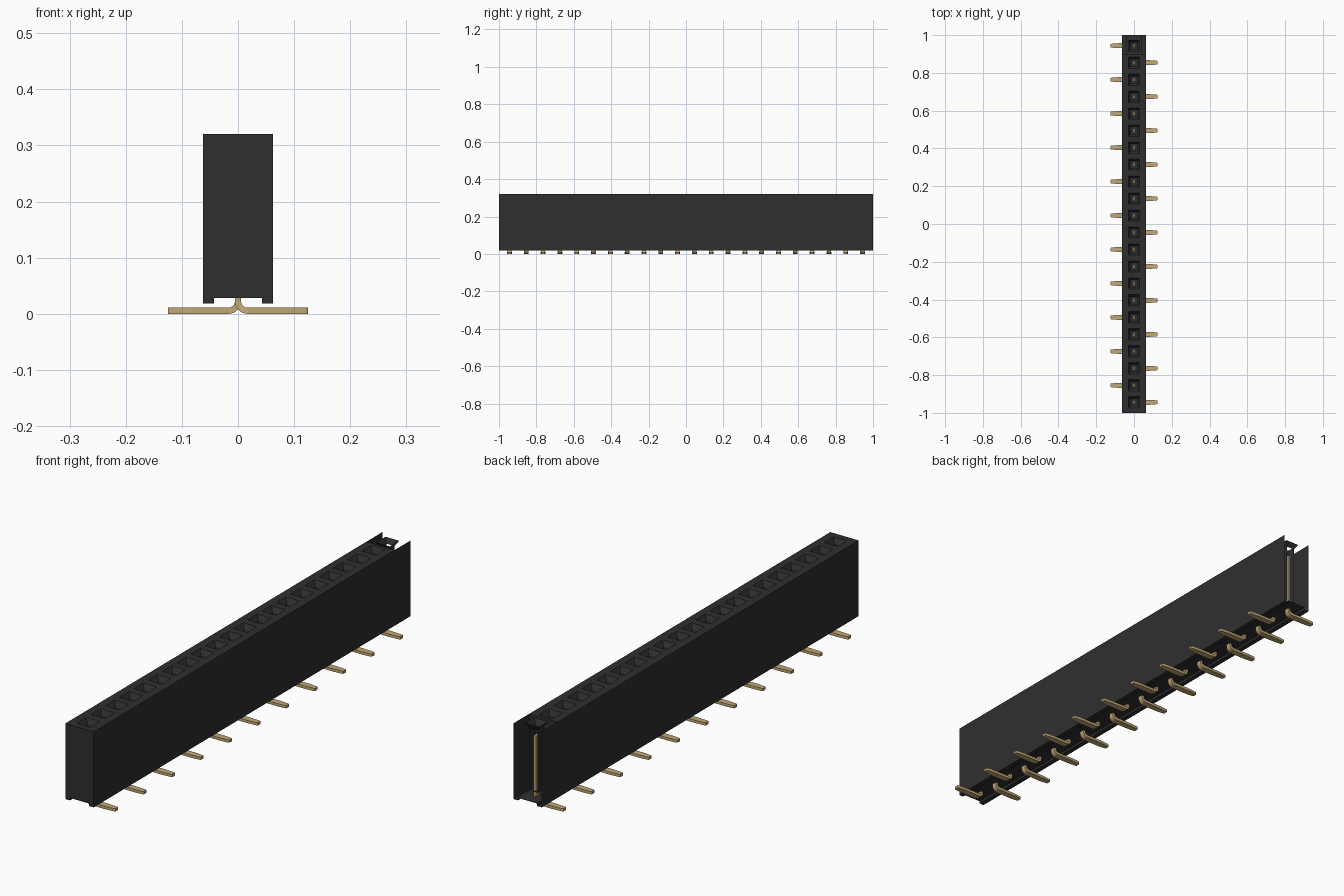
import bpy, bmesh, math

if "Cube" in bpy.data.objects:
    bpy.data.objects.remove(bpy.data.objects["Cube"], do_unlink=True)


def material(name, rgb):
    m = bpy.data.materials.new(name)
    m.use_nodes = True
    m.diffuse_color = (*rgb, 1)
    bsdf = m.node_tree.nodes["Principled BSDF"]
    bsdf.inputs["Base Color"].default_value = (*rgb, 1)
    bsdf.inputs["Roughness"].default_value = 0.6
    return m


black = material("black plastic", (0.028, 0.028, 0.028))
gold = material("gold metal", (0.54, 0.39, 0.18))

COUNT = 22
PITCH = 0.0899
HX, HY, TOP, BASE = 0.0625, 1.0, 0.32, 0.018
GROOVE_X, GROOVE_Z = 0.0425, 0.028
OPEN, WELL = 0.030, 0.018          # half widths of socket mouth and well
FUNNEL_Z, WELL_Z = TOP - 0.02, 0.05
centres = [(i - (COUNT - 1) / 2) * PITCH for i in range(COUNT)]


def finish(bm, name, mat):
    bmesh.ops.remove_doubles(bm, verts=bm.verts, dist=1e-5)
    me = bpy.data.meshes.new(name)
    bm.to_mesh(me)
    bm.free()
    me.materials.append(mat)
    ob = bpy.data.objects.new(name, me)
    bpy.context.collection.objects.link(ob)
    return ob


def face(bm, pts):
    return bm.faces.new([bm.verts.new(p) for p in pts])


def rect(hx, y0, y1, z):
    return [(-hx, y0, z), (hx, y0, z), (hx, y1, z), (-hx, y1, z)]


def band(bm, a, b, skip=()):
    """Join two four-cornered loops; side 2 faces the back end."""
    for i in range(4):
        if i not in skip:
            j = (i + 1) % 4
            face(bm, [a[i], a[j], b[j], b[i]])


# Housing shell: side walls and grooved underside swept along y
bm = bmesh.new()
profile = [(-HX, TOP), (-HX, BASE), (-GROOVE_X, BASE), (-GROOVE_X, GROOVE_Z),
           (GROOVE_X, GROOVE_Z), (GROOVE_X, BASE), (HX, BASE), (HX, TOP)]
for (x0, z0), (x1, z1) in zip(profile, profile[1:]):
    face(bm, [(x0, -HY, z0), (x1, -HY, z1), (x1, HY, z1), (x0, HY, z0)])
# Closed front end; the back end is left open
face(bm, [(x, -HY, z) for x, z in reversed(profile)])
# Inner wall in front of the open last cell
wall_y = centres[-1] - PITCH / 2
face(bm, [(-HX, wall_y, GROOVE_Z), (-HX, wall_y, TOP),
          (HX, wall_y, TOP), (HX, wall_y, GROOVE_Z)])
finish(bm, "housing_shell", black)

# Sockets: top rim, tapered mouth and straight well for each contact
bm = bmesh.new()
for i, y in enumerate(centres):
    last = i == COUNT - 1
    y0 = -HY if i == 0 else y - PITCH / 2
    mouth = rect(OPEN, y - OPEN, y + OPEN, TOP)
    throat = rect(WELL, y - WELL, y + WELL, FUNNEL_Z)
    floor = rect(WELL, y - WELL, y + WELL, WELL_Z)
    if not last:
        band(bm, rect(HX, y0, y + PITCH / 2, TOP), mouth)
    band(bm, mouth, throat)
    band(bm, throat, floor, skip=(2,) if last else ())
    face(bm, floor)
finish(bm, "sockets", black)

# Bent contacts: upright blade, rounded bend and flat foot, alternating sides
T, R = 0.0055, 0.0165               # half thickness, bend radius
path = [(0, 0.27, 0, 0.010), (0, T + R, 0, 0.010)]
for k in range(1, 6):
    a = math.pi / 2 * k / 5
    path.append((R - R * math.cos(a), T + R - R * math.sin(a), a, 0.010 + 0.003 * k / 5))
path += [(0.085, T, math.pi / 2, 0.013), (0.121, T, math.pi / 2, 0.010),
         (0.125, T, math.pi / 2, 0.008)]

for i, y in enumerate(centres):
    side = 1 if i % 2 == 0 else -1
    bm = bmesh.new()
    rings = []
    for x, z, a, w in path:
        nx, nz = math.cos(a) * T, math.sin(a) * T
        rings.append([bm.verts.new((side * (x + s * nx), y + t * w, z + s * nz))
                      for s, t in ((-1, -1), (1, -1), (1, 1), (-1, 1))])
    for a, b in zip(rings, rings[1:]):
        for k in range(4):
            j = (k + 1) % 4
            bm.faces.new([a[k], a[j], b[j], b[k]])
    bm.faces.new(rings[0])
    bm.faces.new(rings[-1])
    bmesh.ops.recalc_face_normals(bm, faces=bm.faces)
    finish(bm, f"contact_{i + 1:02d}", gold)
